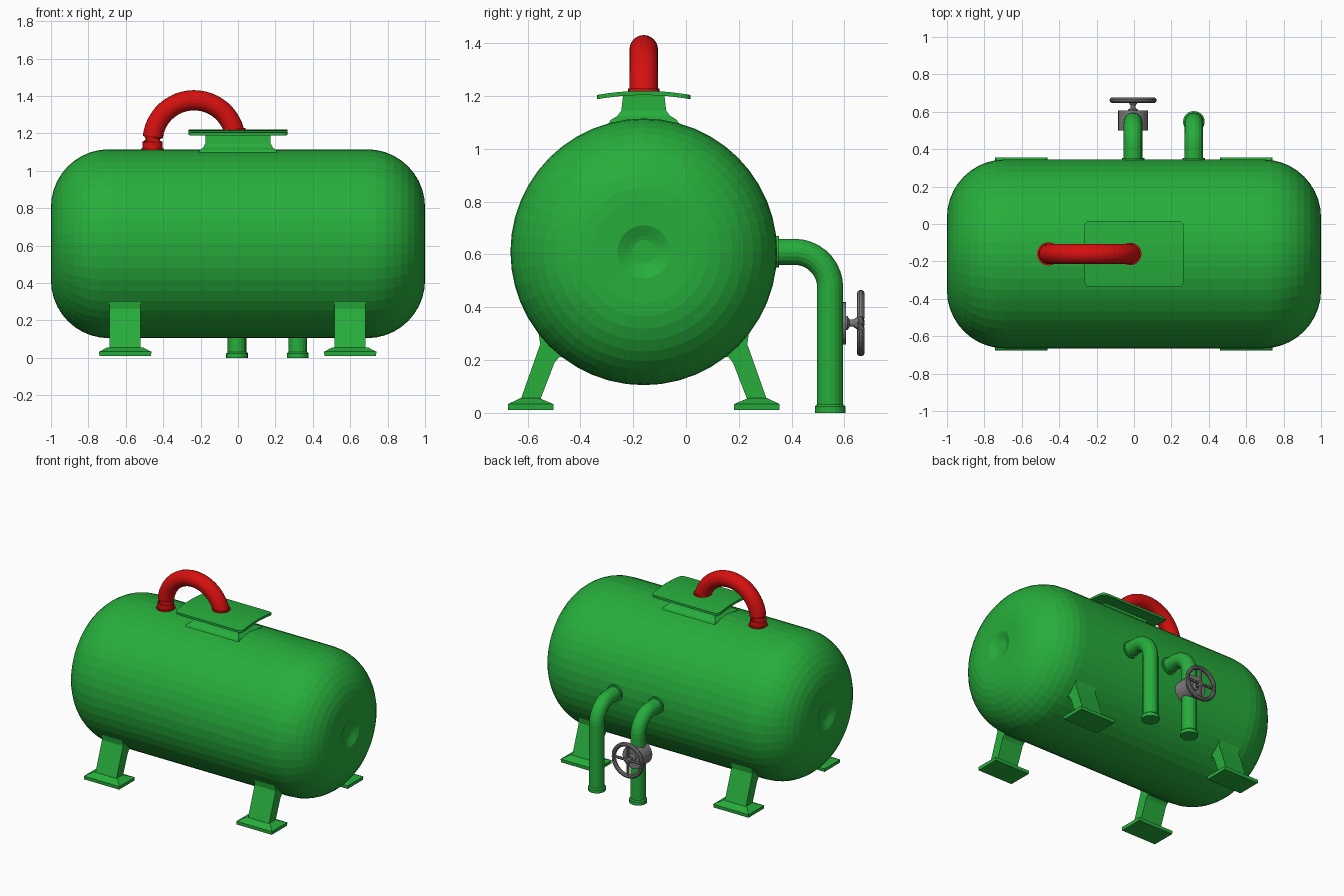
import bpy, bmesh
from math import sin, cos, pi, radians, sqrt
from mathutils import Vector, Matrix

cube = bpy.data.objects.get("Cube")
if cube:
    bpy.data.objects.remove(cube, do_unlink=True)


def material(name, rgb):
    m = bpy.data.materials.new(name)
    m.use_nodes = True
    m.diffuse_color = (*rgb, 1)
    m.node_tree.nodes["Principled BSDF"].inputs["Base Color"].default_value = (*rgb, 1)
    return m


GREEN = material("tank green", (0.02, 0.42, 0.045))
RED = material("handle red", (0.68, 0.005, 0.005))
GREY = material("valve grey", (0.21, 0.2, 0.2))

Y0, Z0, R = -0.16, 0.61, 0.505      # tank axis and radius


def loft(name, rings, mat, loop=False):
    """Skin a list of equal-sized rings; capped unless looped."""
    bm = bmesh.new()
    rows = [[bm.verts.new(p) for p in ring] for ring in rings]
    n = len(rows[0])
    pairs = list(zip(rows, rows[1:])) + ([(rows[-1], rows[0])] if loop else [])
    for a, b in pairs:
        for i in range(n):
            j = (i + 1) % n
            bm.faces.new((a[i], a[j], b[j], b[i]))
    if not loop:
        bm.faces.new(rows[0])
        bm.faces.new(rows[-1])
    bmesh.ops.recalc_face_normals(bm, faces=bm.faces)
    me = bpy.data.meshes.new(name)
    bm.to_mesh(me)
    bm.free()
    me.materials.append(mat)
    ob = bpy.data.objects.new(name, me)
    bpy.context.collection.objects.link(ob)
    return ob


def circle(center, axis, radius, n):
    rot = Vector(axis).to_track_quat('Z', 'Y')
    return [Vector(center) + rot @ Vector((radius * cos(2 * pi * i / n),
            radius * sin(2 * pi * i / n), 0)) for i in range(n)]


def turned(name, origin, axis, profile, mat, n=20):
    """Lathe (distance, radius) pairs around an axis."""
    o, a = Vector(origin), Vector(axis)
    return loft(name, [circle(o + a * d, a, r, n) for d, r in profile], mat)


def tube(name, path, radius, mat, n=18):
    """Round pipe along (point, direction) pairs."""
    return loft(name, [circle(p, d, radius, n) for p, d in path], mat)


def rect(cx, cy, z, hx, hy):
    return [(cx - hx, cy - hy, z), (cx + hx, cy - hy, z),
            (cx + hx, cy + hy, z), (cx - hx, cy + hy, z)]


# Tank body: rounded ends with a shallow dimple in each
CORNER = 0.31
end = [(0.975, 0.045), (0.98, 0.06), (0.998, 0.1)]
for k in range(11):
    t = radians(9 * k)
    end.append((1 - CORNER + CORNER * cos(t), R - CORNER + CORNER * sin(t)))
profile = [(-d, r) for d, r in end] + end[::-1]
turned("tank", (0, Y0, Z0), (1, 0, 0), profile, GREEN, 48)

# Neck and gently bowed hatch plate on top
loft("hatch_neck", [rect(0, Y0, z, hx, hy) for z, hx, hy in (
    (1.07, 0.22, 0.15), (1.11, 0.205, 0.125), (1.125, 0.185, 0.1),
    (1.145, 0.175, 0.085), (1.205, 0.172, 0.078))], GREEN)
HALF, ROUND = 0.177, 0.03
offsets = [HALF - ROUND + ROUND * sin(radians(a)) for a in (88, 60, 40, 20, 0)]
offsets += [0.1, 0.05]
rows = []
for dy in [-o for o in offsets] + [0] + offsets[::-1]:
    over = max(0, abs(dy) - HALF + ROUND)
    w = 0.265 - ROUND + sqrt(ROUND ** 2 - over ** 2)
    z = 1.22 - 0.016 * (dy / HALF) ** 2
    rows.append([(-w, Y0 + dy, z - 0.016), (w, Y0 + dy, z - 0.016),
                 (w, Y0 + dy, z), (-w, Y0 + dy, z)])
loft("hatch_plate", rows, GREEN)

# Arched handle
HX, HZ, HR = -0.235, 1.155, 0.222
path = [((HX - HR, Y0, 1.09), (0, 0, 1))]
for k in range(25):
    t = pi - radians(165) * k / 24
    path.append(((HX + HR * cos(t), Y0, HZ + HR * sin(t)), (sin(t), 0, -cos(t))))
handle = tube("handle", path, 0.054, RED, 24)
turned("handle_collar_rear", (HX - HR, Y0, 1.1), (0, 0, 1), [(0, 0.062), (0.02, 0.062)], RED)
turned("handle_collar_front", (-0.02, Y0, 1.21), (0, 0, 1), [(0, 0.06), (0.018, 0.06)], RED)

# Drain pipes with elbows and collars
PY, BEND = 0.546, 0.135
for x, side in ((-0.005, "right"), (0.32, "left")):
    path = [((x, 0.3, Z0), (0, 1, 0))]
    for k in range(10):
        t = radians(10 * k)
        path.append(((x, PY - BEND + BEND * sin(t), Z0 - BEND + BEND * cos(t)),
                     (0, cos(t), -sin(t))))
    path.append(((x, PY, 0.01), (0, 0, -1)))
    tube("drain_pipe_" + side, path, 0.05, GREEN)
    turned("pipe_foot_" + side, (x, PY, 0), (0, 0, 1),
           [(0, 0.058), (0.024, 0.058), (0.032, 0.05)], GREEN)
    turned("pipe_flange_" + side, (x, 0.32, Z0), (0, 1, 0),
           [(0, 0.06), (0.032, 0.06)], GREEN)

# Valve body, stem and hand wheel
VX, VZ, WY = -0.005, 0.34, 0.662
turned("valve_body", (VX, 0.5, VZ), (0, 1, 0), [(0, 0.08), (0.107, 0.08)], GREY, 24)
turned("valve_stem", (VX, 0.6, VZ), (0, 1, 0),
       [(0, 0.028), (0.012, 0.026), (0.02, 0.013), (0.032, 0.013),
        (0.046, 0.022), (0.062, 0.022), (0.07, 0.012)], GREY, 16)
rim = []
for k in range(32):
    t = 2 * pi * k / 32
    rim.append(circle((VX + 0.111 * cos(t), WY, VZ + 0.111 * sin(t)),
                      (-sin(t), 0, cos(t)), 0.015, 10))
loft("hand_wheel_rim", rim, GREY, loop=True)
for k in range(4):
    t = pi / 2 * k
    d = Vector((cos(t), 0, sin(t)))
    hub = Vector((VX, WY - 0.004, VZ))
    tube("hand_wheel_spoke_%d" % (k + 1), [(hub, d), (hub + d * 0.11, d)], 0.01, GREY, 8)

# Four splayed legs on tapered foot pads
for x, sx in ((-0.603, "right"), (0.6, "left")):
    for s, sy in ((-1, "front"), (1, "back")):
        def mirrored(y):
            return Y0 + s * (y - Y0)
        # Each row: outer y, outer z, inner y, inner z
        rings = []
        for yo, zo, yi, zi in ((0.31, 0.04, 0.236, 0.04), (0.243, 0.23, 0.178, 0.19),
                               (0.232, 0.26, 0.16, 0.212), (0.238, 0.3, 0.125, 0.21),
                               (0.14, 0.36, 0.08, 0.28)):
            rings.append([(x - 0.083, mirrored(yo), zo), (x + 0.083, mirrored(yo), zo),
                          (x + 0.083, mirrored(yi), zi), (x - 0.083, mirrored(yi), zi)])
        loft("leg_%s_%s" % (sy, sx), rings, GREEN)
        loft("foot_pad_%s_%s" % (sy, sx),
             [rect(x, mirrored(cy), z, hx, hy) for cy, z, hx, hy in (
                 (0.268, 0.01, 0.138, 0.086), (0.268, 0.033, 0.14, 0.087),
                 (0.272, 0.056, 0.095, 0.036))], GREEN)
